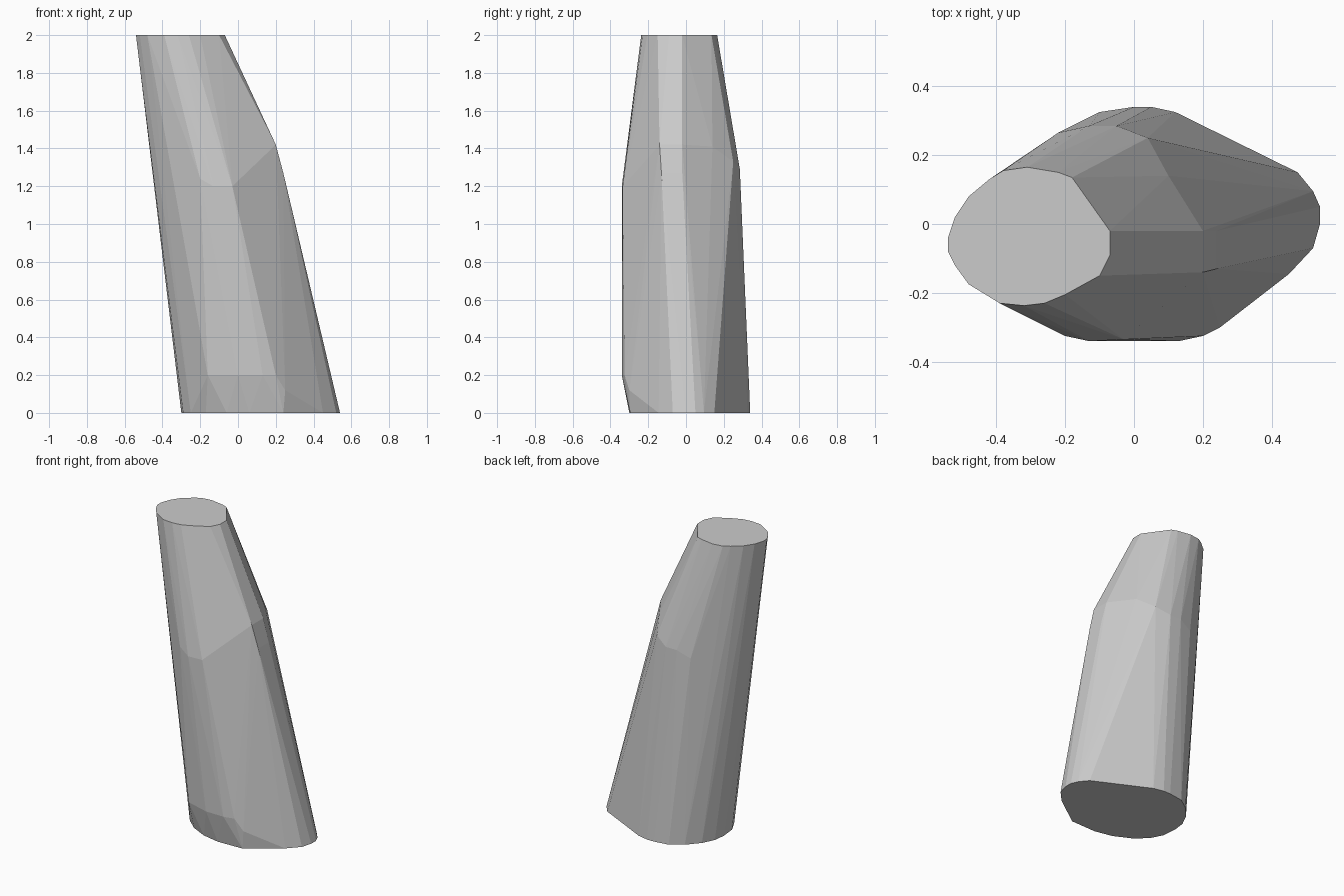
import bpy, bmesh

# Top outline, z = 2
top = [(-.54, -.04), (-.52, .02), (-.48, .08), (-.42, .13), (-.38, .155), (-.31, .165),
       (-.22, .15), (-.18, .135), (-.07, -.02), (-.07, -.09), (-.10, -.15), (-.20, -.205),
       (-.26, -.23), (-.32, -.237), (-.39, -.23), (-.48, -.175), (-.52, -.12), (-.54, -.08)]

# Base outline, z = 0
base = [(-.30, .03), (-.29, .11), (-.25, .19), (-.18, .27), (-.10, .325), (0, .34), (.05, .34),
        (.12, .325), (.475, .15), (.52, .095), (.54, .05), (.54, 0), (.52, -.07), (.45, -.145),
        (.24, -.295), (.06, -.30), (-.06, -.275), (-.17, -.22), (-.25, -.15), (-.29, -.07)]

# Shoulder bend near z = 1.3
shoulder = [(.20, -.02, 1.42), (.20, -.14, 1.42), (.24, -.02, 1.27), (.24, -.13, 1.27),
            (.10, .14, 1.41), (.04, .25, 1.33), (-.05, .285, 1.29), (-.13, .285, 1.29),
            (-.22, .265, 1.25), (-.20, -.325, 1.24), (-.13, -.34, 1.2), (-.03, -.335, 1.2)]

# Rounded front toe near z = 0.2
toe = [(-.16, -.29, .2), (0, -.338, .2), (.13, -.34, .2), (.20, -.325, .2), (.25, -.30, .12)]

# Faceted leaning column wrapped around the outlines
bm = bmesh.new()
points = [(x, y, 2) for x, y in top] + [(x, y, 0) for x, y in base] + shoulder + toe
for p in points:
    bm.verts.new(p)
hull = bmesh.ops.convex_hull(bm, input=bm.verts[:])
loose = {g for g in hull["geom_interior"] + hull["geom_unused"] if isinstance(g, bmesh.types.BMVert)}
bmesh.ops.delete(bm, geom=list(loose), context='VERTS')
bmesh.ops.dissolve_limit(bm, angle_limit=0.01, verts=bm.verts[:], edges=bm.edges[:])
bmesh.ops.recalc_face_normals(bm, faces=bm.faces[:])

mesh = bpy.data.meshes.new("leaning_column")
bm.to_mesh(mesh)
bm.free()
bpy.context.collection.objects.link(bpy.data.objects.new("leaning_column", mesh))
